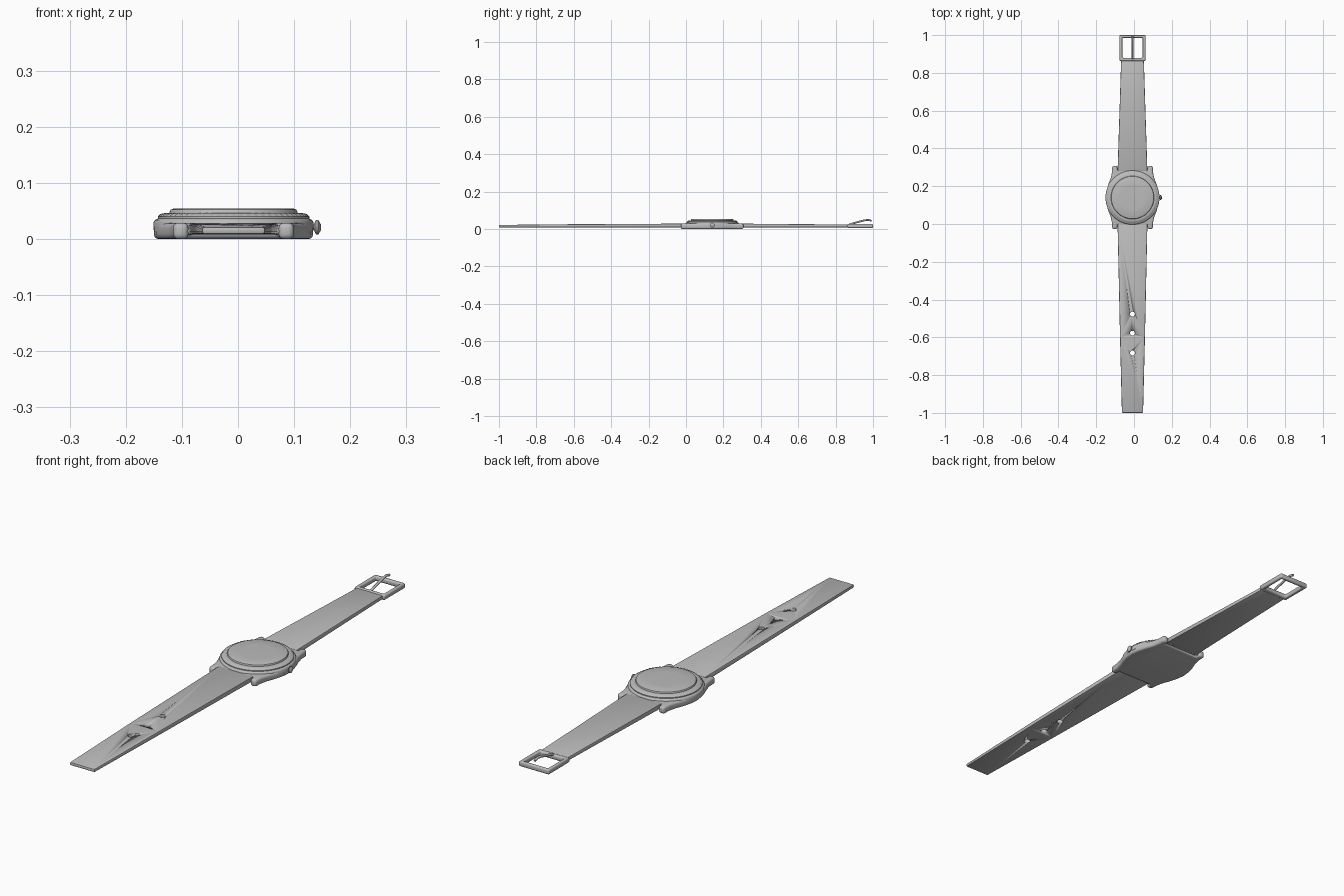
import bpy, bmesh, math
from mathutils import Matrix

cube = bpy.data.objects.get("Cube")
if cube:
    bpy.data.objects.remove(cube, do_unlink=True)

CX, CY = -0.008, 0.14          # centre of the watch case

grey = bpy.data.materials.new("plain grey")
grey.use_nodes = True
COLOUR = (0.5, 0.5, 0.5, 1)
grey.diffuse_color = COLOUR
grey.node_tree.nodes["Principled BSDF"].inputs["Base Color"].default_value = COLOUR


def finish(name, bm, bevel=0, segments=3, angle=35):
    """Turn a bmesh into a smooth-shaded object with optional rounded edges."""
    bmesh.ops.recalc_face_normals(bm, faces=bm.faces[:])
    mesh = bpy.data.meshes.new(name)
    bm.to_mesh(mesh)
    bm.free()
    mesh.materials.append(grey)
    ob = bpy.data.objects.new(name, mesh)
    bpy.context.collection.objects.link(ob)
    bpy.ops.object.select_all(action='DESELECT')
    bpy.context.view_layer.objects.active = ob
    ob.select_set(True)
    if bevel:
        mod = ob.modifiers.new("rounding", 'BEVEL')
        mod.width, mod.segments = bevel, segments
        mod.limit_method, mod.angle_limit = 'ANGLE', math.radians(40)
        bpy.ops.object.modifier_apply(modifier=mod.name)
    bpy.ops.object.shade_smooth_by_angle(angle=math.radians(angle))
    return ob


def lathe(name, profile, matrix, steps=72, ripple=None):
    """Spin (radius, height) points; ripple = (profile index, depth) knurls one ring."""
    bm = bmesh.new()
    rings = []
    for i, (r, z) in enumerate(profile):
        ring = []
        for k in range(steps):
            a = 2 * math.pi * k / steps
            rr = r - (ripple[1] if ripple and i == ripple[0] and k % 4 < 2 else 0)
            ring.append(bm.verts.new((rr * math.cos(a), rr * math.sin(a), z)))
        rings.append(ring)
    for a, b in zip(rings, rings[1:]):
        for k in range(steps):
            n = (k + 1) % steps
            bm.faces.new((a[k], a[n], b[n], b[k]))
    bm.faces.new(rings[0][::-1])
    bm.faces.new(rings[-1])
    bm.transform(matrix)
    return finish(name, bm)


def extrude(name, outline, z0, z1, bevel):
    bm = bmesh.new()
    face = bm.faces.new([bm.verts.new((x, y, z0)) for x, y in outline])
    top = bmesh.ops.extrude_face_region(bm, geom=[face])
    verts = [v for v in top["geom"] if isinstance(v, bmesh.types.BMVert)]
    bmesh.ops.translate(bm, verts=verts, vec=(0, 0, z1 - z0))
    return finish(name, bm, bevel)


def strap(name, stations):
    """Loft a flat band through (y, half width, bottom, top) stations."""
    bm = bmesh.new()
    loops = []
    for y, w, lo, hi in stations:
        corners = ((-w, lo), (w, lo), (w, hi), (-w, hi))
        loops.append([bm.verts.new((CX + x, y, z)) for x, z in corners])
    for a, b in zip(loops, loops[1:]):
        for k in range(4):
            n = (k + 1) % 4
            bm.faces.new((a[k], a[n], b[n], b[k]))
    bm.faces.new(loops[0][::-1])
    bm.faces.new(loops[-1])
    return finish(name, bm, 0.004, 2)


def rod(name, points, radius):
    """Round rod along a path."""
    curve = bpy.data.curves.new(name, 'CURVE')
    curve.dimensions = '3D'
    curve.bevel_depth, curve.bevel_resolution, curve.use_fill_caps = radius, 3, True
    spline = curve.splines.new('POLY')
    spline.points.add(len(points) - 1)
    for p, co in zip(spline.points, points):
        p.co = (*co, 1)
    curve.materials.append(grey)
    ob = bpy.data.objects.new(name, curve)
    bpy.context.collection.objects.link(ob)
    return ob


# Case body with four lugs: one quarter outline mirrored both ways
quarter = [(0.142, 0.0), (0.138, 0.035), (0.128, 0.07), (0.116, 0.1), (0.109, 0.13),
           (0.107, 0.167), (0.081, 0.167), (0.08, 0.145)]
half = [(x, -y) for x, y in quarter[:0:-1]] + quarter
outline = half + [(-x, y) for x, y in half[::-1]]
extrude("case_body", [(CX + x, CY + y) for x, y in outline], 0.0, 0.029, 0.009)

# Round upper case, knurled bezel and domed crystal
centre = Matrix.Translation((CX, CY, 0))
lathe("case_top", [(0.132, 0.006), (0.142, 0.014), (0.143, 0.029), (0.140, 0.034),
                   (0.134, 0.037)], centre)
lathe("bezel", [(0.135, 0.034), (0.135, 0.040), (0.130, 0.045), (0.120, 0.047)],
      centre, 240, (2, 0.003))
lathe("crystal", [(0.114, 0.042), (0.114, 0.049), (0.112, 0.0525), (0.107, 0.0545),
                  (0.06, 0.055)], centre)

# Winding crown on the model's left
side = Matrix.Translation((0.126, CY, 0.021)) @ Matrix.Rotation(math.pi / 2, 4, 'Y')
lathe("crown", [(0.005, 0), (0.005, 0.009), (0.013, 0.013), (0.013, 0.017),
                (0.005, 0.022)], side, 24)

# Pins between the lugs
for label, sign in (("front", -1), ("back", 1)):
    y = CY + sign * 0.153
    rod(label + "_strap_pin", [(CX - 0.09, y, 0.014), (CX + 0.09, y, 0.014)], 0.006)

# Straps
front = strap("front_strap", [(-1.0, 0.056, 0.009, 0.022), (-0.6, 0.066, 0.009, 0.026),
                              (0.0, 0.079, 0.009, 0.029)])
strap("back_strap", [(0.28, 0.079, 0.009, 0.029), (0.65, 0.067, 0.009, 0.026),
                     (0.875, 0.06, 0.009, 0.024)])

# Punched holes in the front strap
for y in (-0.477, -0.578, -0.683):
    punch = lathe("hole_cutter", [(0.013, -0.05), (0.013, 0.1)],
                  Matrix.Translation((CX, y, 0)), 20)
    punch.hide_render = True
    mod = front.modifiers.new("hole", 'BOOLEAN')
    mod.operation, mod.object, mod.solver = 'DIFFERENCE', punch, 'EXACT'
    bpy.context.view_layer.objects.active = front
    bpy.ops.object.modifier_apply(modifier=mod.name)
    bpy.data.objects.remove(punch, do_unlink=True)

# Buckle frame: outer and inner rectangles joined into a ring
bm = bmesh.new()
loops = []
for w, y0, y1, z in ((0.069, 0.863, 1.0, 0.006), (0.069, 0.863, 1.0, 0.027),
                     (0.054, 0.88, 0.985, 0.027), (0.054, 0.88, 0.985, 0.006)):
    loops.append([bm.verts.new((CX + x, y, z))
                  for x, y in ((-w, y0), (w, y0), (w, y1), (-w, y1))])
for a, b in zip(loops, loops[1:] + loops[:1]):
    for k in range(4):
        n = (k + 1) % 4
        bm.faces.new((a[k], a[n], b[n], b[k]))
finish("buckle_frame", bm, 0.006)

# Buckle tongue rising over the frame
rod("buckle_tongue", [(CX, 0.868, 0.022), (CX, 0.89, 0.03), (CX, 0.955, 0.047),
                      (CX, 0.975, 0.049), (CX, 0.993, 0.044)], 0.005)
